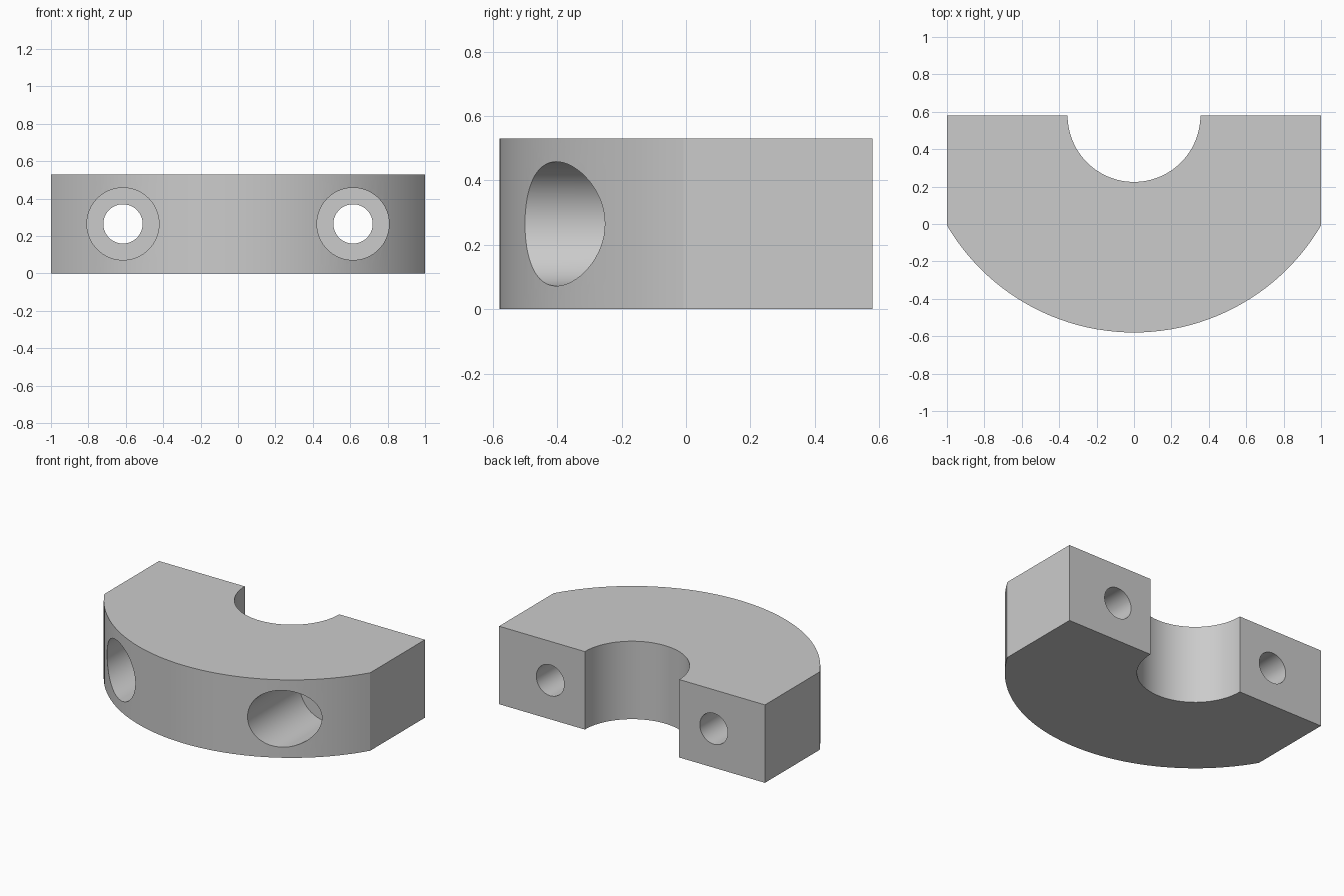
import bpy, bmesh
from math import sin, cos, asin, pi, radians

cube = bpy.data.objects.get("Cube")
if cube:
    bpy.data.objects.remove(cube, do_unlink=True)

HEIGHT = 0.53
BACK = 0.58            # back face, also the centre of both arcs
OUTER, BORE = 1.16, 0.355
HOLE_X, HOLE_R, RECESS_R, RECESS_FLOOR = 0.615, 0.105, 0.193, 0.06

grey = bpy.data.materials.new("plain grey")
grey.use_nodes = True
grey.diffuse_color = (0.6, 0.6, 0.6, 1)
grey.node_tree.nodes["Principled BSDF"].inputs["Base Color"].default_value = (0.6, 0.6, 0.6, 1)


def arc(radius, start, end, steps):
    """Points on an arc about the back centre, angles measured from the front."""
    angles = [start + (end - start) * i / steps for i in range(steps + 1)]
    return [(radius * sin(a), BACK - radius * cos(a)) for a in angles]


def cylinder(name, radius, x, y_start, y_end):
    """Cutter lying along y."""
    bpy.ops.mesh.primitive_cylinder_add(
        vertices=64, radius=radius, depth=y_end - y_start,
        location=(x, (y_start + y_end) / 2, HEIGHT / 2), rotation=(pi / 2, 0, 0))
    cutter = bpy.context.object
    cutter.name = name
    cutter.hide_render = True
    cutter.data.materials.append(grey)
    return cutter


# Clamp half: outer arc, straight sides, flat back with a half-round bore
half = asin(1 / OUTER)
outline = arc(OUTER, -half, half, 48) + [(1, BACK)] + arc(BORE, pi / 2, -pi / 2, 48) + [(-1, BACK)]
bm = bmesh.new()
base = bm.faces.new([bm.verts.new((x, y, 0)) for x, y in outline])
top = bmesh.ops.extrude_face_region(bm, geom=[base])["geom"]
bmesh.ops.translate(bm, vec=(0, 0, HEIGHT),
                    verts=[v for v in top if isinstance(v, bmesh.types.BMVert)])
bmesh.ops.recalc_face_normals(bm, faces=bm.faces)
mesh = bpy.data.meshes.new("clamp_half")
bm.to_mesh(mesh)
bm.free()
mesh.materials.append(grey)
clamp = bpy.data.objects.new("clamp_half", mesh)
bpy.context.collection.objects.link(clamp)

# Bolt holes with wide recesses opening to the front
cutters = []
for side, x in (("left", HOLE_X), ("right", -HOLE_X)):
    cutters.append(cylinder(side + "_recess_cutter", RECESS_R, x, -1, RECESS_FLOOR))
    cutters.append(cylinder(side + "_hole_cutter", HOLE_R, x, -1.1, 1))

bpy.ops.object.select_all(action="DESELECT")
clamp.select_set(True)
bpy.context.view_layer.objects.active = clamp
for cutter in cutters:
    cut = clamp.modifiers.new(cutter.name, "BOOLEAN")
    cut.operation = "DIFFERENCE"
    cut.solver = "EXACT"
    cut.object = cutter
    bpy.ops.object.modifier_apply(modifier=cut.name)
    bpy.data.objects.remove(cutter, do_unlink=True)

bpy.ops.object.shade_smooth_by_angle(angle=radians(20))
